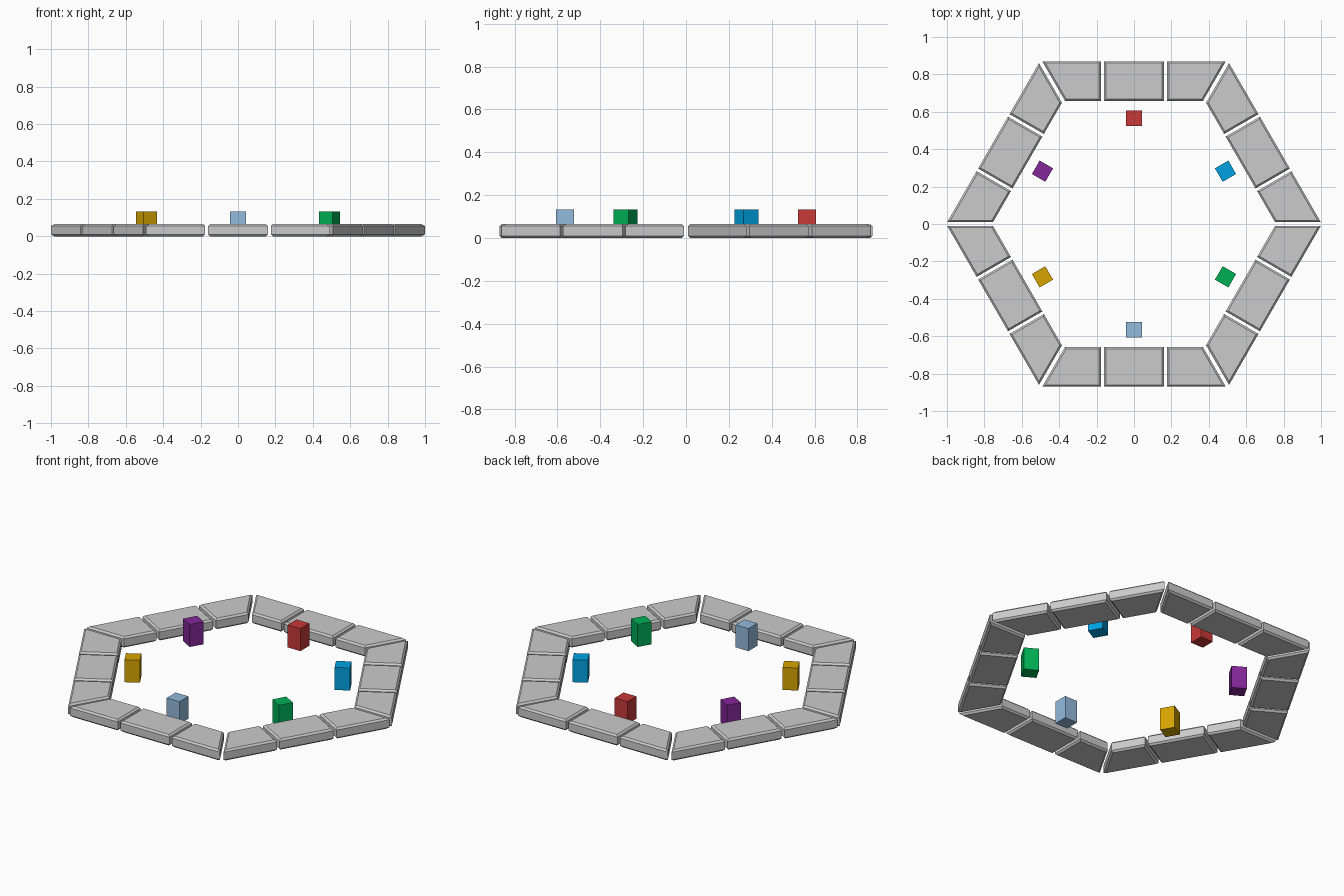
import bpy, bmesh, math
from mathutils import Matrix

if "Cube" in bpy.data.objects:
    bpy.data.objects.remove(bpy.data.objects["Cube"])

OUTER, INNER = 0.87, 0.658      # distance of ring walls from the centre
HEIGHT, BEVEL = 0.065, 0.01
TAN30 = math.tan(math.radians(30))


def make_object(name, bm, angle, material=None):
    bmesh.ops.recalc_face_normals(bm, faces=bm.faces)
    bm.transform(Matrix.Rotation(angle, 4, 'Z'))
    mesh = bpy.data.meshes.new(name)
    bm.to_mesh(mesh)
    bm.free()
    obj = bpy.data.objects.new(name, mesh)
    bpy.context.collection.objects.link(obj)
    if material:
        mesh.materials.append(material)
    return obj


def stone(name, outline, angle):
    # flat outline raised to a slab, chamfered along top and bottom rims
    bm = bmesh.new()
    face = bm.faces.new([bm.verts.new((x, y, 0)) for x, y in outline])
    ext = bmesh.ops.extrude_face_region(bm, geom=[face], use_keep_orig=True)
    top = [v for v in ext['geom'] if isinstance(v, bmesh.types.BMVert)]
    bmesh.ops.translate(bm, verts=top, vec=(0, 0, HEIGHT))
    bmesh.ops.recalc_face_normals(bm, faces=bm.faces)
    rims = [e for e in bm.edges if abs(e.verts[0].co.z - e.verts[1].co.z) < 1e-5]
    bmesh.ops.bevel(bm, geom=rims, offset=BEVEL, segments=1, profile=0.5,
                    affect='EDGES', clamp_overlap=True)
    make_object(name, bm, angle)


def marker(name, color, angle):
    # coloured upright block just inside each side of the ring
    mat = bpy.data.materials.new(name)
    mat.diffuse_color = (*color, 1)
    mat.use_nodes = True
    mat.node_tree.nodes["Principled BSDF"].inputs["Base Color"].default_value = mat.diffuse_color
    bm = bmesh.new()
    bmesh.ops.create_cube(bm, size=1, matrix=Matrix.Translation((0, 0.565, 0.0665))
                          @ Matrix.Diagonal((0.083, 0.083, 0.133, 1)))
    make_object(name, bm, angle, mat)


# stone outlines for one side of the hexagon
gap = 0.0115
middle = [(-0.16, INNER), (0.16, INNER), (0.16, OUTER), (-0.16, OUTER)]
right_end = [(0.176, INNER), (INNER * TAN30 - gap, INNER),
             (OUTER * TAN30 - gap, OUTER), (0.176, OUTER)]
left_end = [(-x, y) for x, y in reversed(right_end)]

# marker colours, counter-clockwise from the back
colors = [("red", (0.58, 0.04, 0.04)), ("purple", (0.23, 0.02, 0.31)),
          ("yellow", (0.67, 0.37, 0.0)), ("pale_blue", (0.29, 0.49, 0.71)),
          ("green", (0.0, 0.43, 0.09)), ("blue", (0.0, 0.36, 0.76))]

for i, (label, color) in enumerate(colors):
    a = i * math.pi / 3
    stone(f"middle_stone_{i + 1}", middle, a)
    stone(f"right_corner_stone_{i + 1}", right_end, a)
    stone(f"left_corner_stone_{i + 1}", left_end, a)
    marker(f"{label}_marker", color, a)
